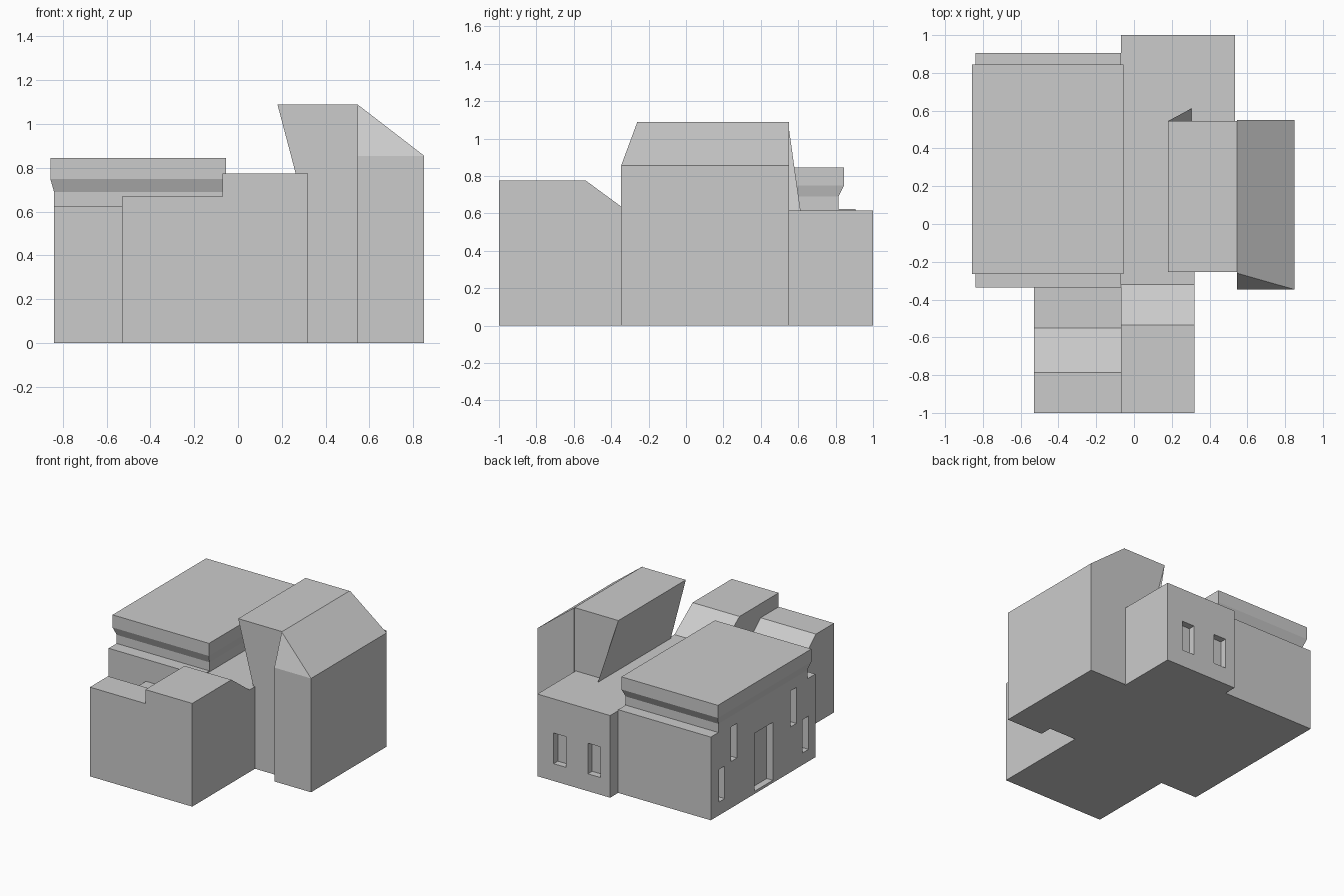
import bpy, bmesh

if "Cube" in bpy.data.objects:
    bpy.data.objects.remove(bpy.data.objects["Cube"])


def finish(name, bm):
    bmesh.ops.recalc_face_normals(bm, faces=bm.faces[:])
    me = bpy.data.meshes.new(name)
    bm.to_mesh(me)
    bm.free()
    ob = bpy.data.objects.new(name, me)
    bpy.context.collection.objects.link(ob)
    return ob


def loft(name, rings):
    """Join rings of equal point count and cap both ends."""
    bm = bmesh.new()
    vs = [[bm.verts.new(p) for p in ring] for ring in rings]
    n = len(vs[0])
    for a, b in zip(vs, vs[1:]):
        for i in range(n):
            j = (i + 1) % n
            bm.faces.new((a[i], a[j], b[j], b[i]))
    bm.faces.new(vs[0])
    bm.faces.new(vs[-1])
    return finish(name, bm)


def rect(x0, x1, y0, y1, z):
    return [(x0, y0, z), (x1, y0, z), (x1, y1, z), (x0, y1, z)]


def box(name, x0, x1, y0, y1, z0, z1):
    return loft(name, [rect(x0, x1, y0, y1, z0), rect(x0, x1, y0, y1, z1)])


def prism_x(name, profile, x0, x1):
    return loft(name, [[(x, y, z) for y, z in profile] for x in (x0, x1)])


def prism_y(name, profile, y0, y1):
    return loft(name, [[(x, y, z) for x, z in profile] for y in (y0, y1)])


def cut(target, boxes):
    """Recess openings into a wall."""
    for b in boxes:
        c = box("cutter", *b)
        m = target.modifiers.new("opening", 'BOOLEAN')
        m.operation, m.solver, m.object = 'DIFFERENCE', 'EXACT', c
        bpy.context.view_layer.objects.active = target
        bpy.ops.object.modifier_apply(modifier=m.name)
        bpy.data.objects.remove(c, do_unlink=True)


# West hall with a door and stepped slit windows
hall = box("west_hall", -0.84, -0.07, -0.335, 0.905, 0, 0.625)
openings = [(0.74, 0.81, 0.10, 0.345), (0.595, 0.665, 0.35, 0.61),
            (0.17, 0.385, 0.02, 0.455),
            (-0.11, -0.04, 0.34, 0.61), (-0.255, -0.185, 0.09, 0.34)]
cut(hall, [(-0.9, -0.79, *o) for o in openings])

# Flared flat roof of the hall
base = (-0.84, -0.07, -0.24, 0.815)
top = (-0.857, -0.055, -0.265, 0.845)
loft("hall_roof", [rect(*base, 0.62), rect(*base, 0.69),
                   rect(*top, 0.75), rect(*top, 0.845)])

# Central and rear block with two windows
rear = box("rear_block", -0.07, 0.535, -0.25, 1.0, 0, 0.617)
cut(rear, [(x, x + 0.105, 0.95, 1.1, 0.13, 0.36) for x in (0.01, 0.295)])

# Front blocks with tops sloping down toward the back
prism_x("front_block_low", [(-1, 0), (-1, 0.67), (-0.785, 0.67),
                            (-0.55, 0.46), (-0.33, 0.46), (-0.33, 0)], -0.53, -0.07)
prism_x("front_block_high", [(-1, 0), (-1, 0.775), (-0.535, 0.775),
                             (-0.32, 0.617), (-0.25, 0.617), (-0.25, 0)], -0.07, 0.32)

# Leaning tower wall and its thin fin at the back
prism_y("leaning_tower", [(0.305, 0), (0.545, 0), (0.545, 1.09),
                          (0.18, 1.09), (0.305, 0.617)], -0.255, 0.545)
fin = bmesh.new()
fin.faces.new([fin.verts.new(p) for p in
               ((0.18, 0.545, 1.09), (0.305, 0.545, 0.617), (0.305, 0.612, 0.617))])
finish("tower_fin", fin)

# East wing with a sloping roof hipped at the front
wing = prism_y("east_wing", [(0.545, 0), (0.85, 0), (0.85, 0.855), (0.545, 0.855)],
               -0.347, 0.55)
loft("east_roof", [[(0.545, -0.347, 0.855), (0.85, -0.347, 0.855), (0.545, -0.26, 1.09)],
                   [(0.545, 0.55, 0.855), (0.85, 0.55, 0.855), (0.545, 0.55, 1.09)]])
